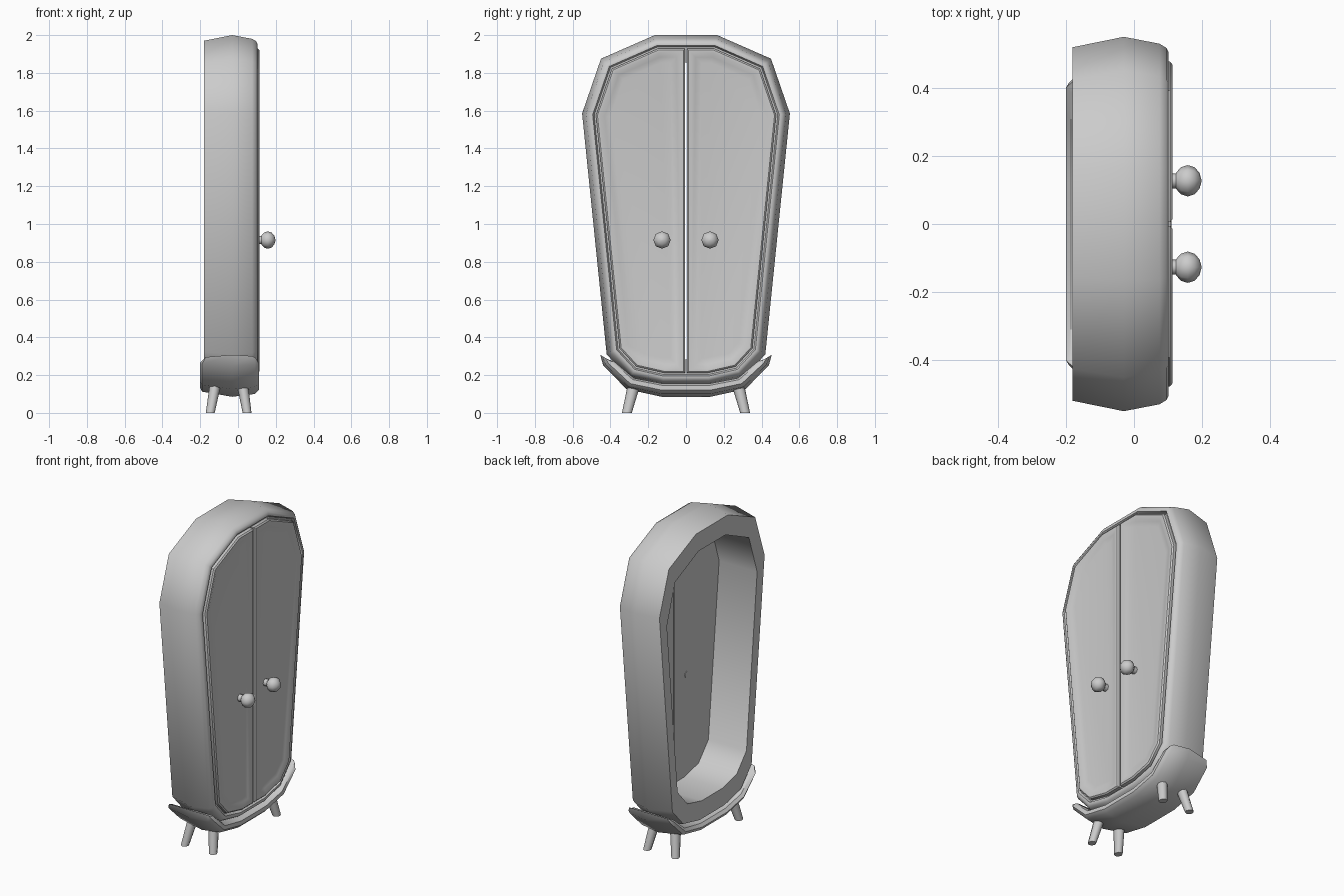
import bpy, bmesh, math
from mathutils import Vector

if "Cube" in bpy.data.objects:
    bpy.data.objects.remove(bpy.data.objects["Cube"])


def finish(name, bm, angle=50):
    bmesh.ops.recalc_face_normals(bm, faces=bm.faces)
    me = bpy.data.meshes.new(name)
    bm.to_mesh(me)
    bm.free()
    ob = bpy.data.objects.new(name, me)
    bpy.context.collection.objects.link(ob)
    bpy.ops.object.select_all(action='DESELECT')
    ob.select_set(True)
    bpy.context.view_layer.objects.active = ob
    bpy.ops.object.shade_smooth_by_angle(angle=math.radians(angle))
    return ob


def loft(name, rings, caps=True, closed=False, angle=50):
    """Bridge equal-length point rings, optionally capped or joined end to end."""
    bm = bmesh.new()
    vs = [[bm.verts.new(p) for p in r] for r in rings]
    pairs = list(zip(vs, vs[1:])) + ([(vs[-1], vs[0])] if closed else [])
    for a, b in pairs:
        for i in range(len(a)):
            j = (i + 1) % len(a)
            bm.faces.new((a[i], a[j], b[j], b[i]))
    if caps:
        bm.faces.new(vs[0])
        bm.faces.new(vs[-1])
    return finish(name, bm, angle)


def inset(poly, d):
    """Mitred inward offset of a clockwise outline."""
    out = []
    for i, p in enumerate(poly):
        p, a, b = Vector(p), Vector(poly[i - 1]), Vector(poly[(i + 1) % len(poly)])
        e1, e2 = (p - a).normalized(), (b - p).normalized()
        n1, n2 = Vector((e1.y, -e1.x)), Vector((e2.y, -e2.x))
        q = p + (n1 + n2) * d / (1 + n1.dot(n2))
        out.append((q.x, q.y))
    return out


def at(x, poly):
    return [(x, y, z) for y, z in poly]


def tube(name, profile, origin, axis, n=8):
    """Turned part: profile of (distance along axis, radius)."""
    rot = Vector((0, 0, 1)).rotation_difference(Vector(axis))
    rings = [[Vector(origin) + rot @ Vector((r * math.cos(2 * math.pi * k / n),
              r * math.sin(2 * math.pi * k / n), t)) for k in range(n)] for t, r in profile]
    return loft(name, rings)


# Coffin-like cabinet outline in (y, z)
half = [(.165, 2.0), (.45, 1.875), (.55, 1.585), (.42, .31), (.3, .18), (.125, .14)]
outline = half + [(-y, z) for y, z in reversed(half)]

# Hollow body, open at the back
opening = [(y * .81, 1.06 + (z - 1.06) * .845) for y, z in outline]
shell = [(-.18, .03), (-.03, 0), (.075, .02), (.095, .032), (.102, .045), (.102, .055), (.085, .063)]
loft("cabinet_body", [at(x, inset(outline, d)) for x, d in shell]
     + [at(.085, opening), at(-.18, opening)], caps=False, closed=True)

# Two doors with sunken panels
edge = [p for p in inset(outline, .072) if p[0] > 0]
door = [(.006, edge[0][1])] + edge + [(.006, edge[-1][1])]
steps = [(.083, 0), (.106, 0), (.113, .008), (.113, .022), (.104, .045), (.1, .075)]
for s, side in ((1, "right"), (-1, "left")):
    loft(side + "_door", [[(x, s * y, z) for y, z in inset(door, d)] for x, d in steps], angle=40)
    # Knob with stem
    ball = [(.078 - .04 * math.cos(a), .046 * math.sin(a))
            for a in (math.radians(v) for v in (32, 60, 90, 120, 150, 175))]
    tube(side + "_knob", [(0, .022), (.046, .022)] + ball, (.08, s * .127, .915), (1, 0, 0))

# Cradle base wrapped under the body
path = [(.428, .292), (.41, .262), (.295, .155), (.125, .12)]
norm = [(.75, .45), (.8, -.35), (.55, -.84), (.13, -.99)]
path += [(-y, z) for y, z in reversed(path)]
norm += [(-y, z) for y, z in reversed(norm)]
section = [(-.185, -.03), (-.2, -.012), (-.19, .008), (-.03, .035), (.09, .02), (.11, 0), (.108, -.025), (.09, -.035)]
rings = []
for i, ((y, z), (ny, nz)) in enumerate(zip(path, norm)):
    k = .88 if i in (0, len(path) - 1) else 1
    rings.append([(-.03 + (x + .03) * k, y + ny * d, z + nz * d) for x, d in section])
loft("base_cradle", rings, angle=45)

# Four splayed tapered legs
for s, side in ((1, "right"), (-1, "left")):
    for foot, top, end in ((.048, .022, "front"), (-.147, -.118, "back")):
        rings = []
        for x, y, z, r in ((foot, .313, 0, .026), (top, .272, .16, .034)):
            rings.append([(x + r * .9 * math.cos(k * math.pi / 4), s * y + r * math.sin(k * math.pi / 4), z)
                          for k in range(8)])
        loft(f"{end}_{side}_leg", rings)
